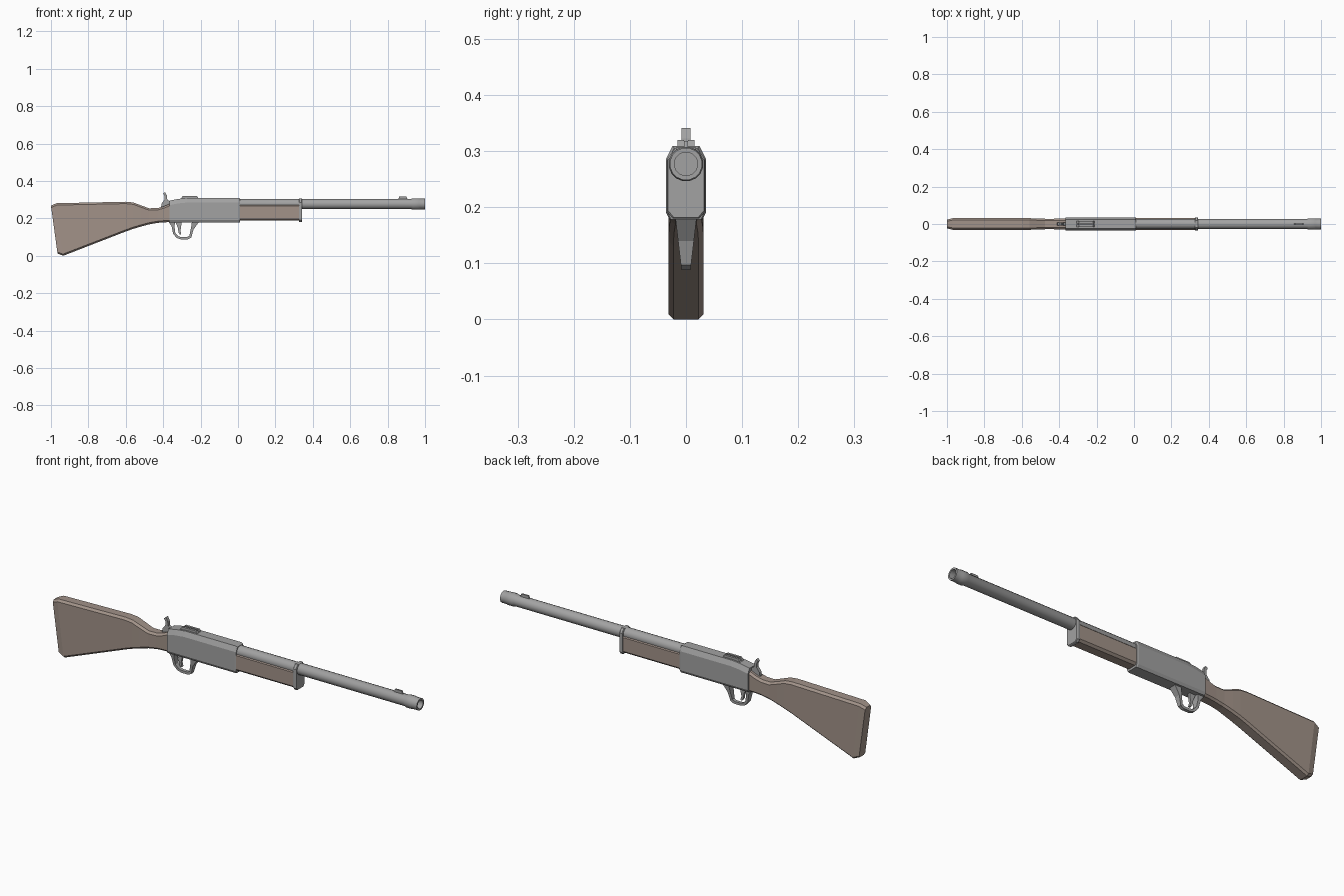
import bpy, bmesh, math

wood = bpy.data.materials.new("wood")
wood.diffuse_color = (0.36, 0.29, 0.25, 1)
metal = bpy.data.materials.new("metal")
metal.diffuse_color = (0.36, 0.36, 0.36, 1)


def finish(name, bm, mat):
    bmesh.ops.recalc_face_normals(bm, faces=bm.faces)
    me = bpy.data.meshes.new(name)
    bm.to_mesh(me)
    bm.free()
    ob = bpy.data.objects.new(name, me)
    bpy.context.collection.objects.link(ob)
    me.materials.append(mat)
    return ob


def loft(name, rings, mat, cap=True, loop=False):
    bm = bmesh.new()
    vs = [[bm.verts.new(p) for p in r] for r in rings]
    n = len(vs[0])
    pairs = list(zip(vs, vs[1:])) + ([(vs[-1], vs[0])] if loop else [])
    for a, b in pairs:
        for i in range(n):
            j = (i + 1) % n
            bm.faces.new((a[i], a[j], b[j], b[i]))
    if cap:
        bm.faces.new(vs[0])
        bm.faces.new(vs[-1])
    return finish(name, bm, mat)


def section(xb, xt, zb, zt, w, bot=(0.008, 0.008), top=(0.008, 0.008)):
    """Chamfered box section, its plane may lean from xb (bottom) to xt (top)."""
    half = [(w - bot[0], zb), (w, zb + bot[1]), (w, zt - top[1]), (w - top[0], zt)]
    pts = half + [(-y, z) for y, z in reversed(half)]
    return [(xb + (xt - xb) * (z - zb) / (zt - zb), y, z) for y, z in pts]


def plate(name, pts, y0, y1, mat):
    return loft(name, [[(x, y, z) for x, z in pts] for y in (y0, y1)], mat)


def revolve(name, profile, zc, mat, n=16):
    rings = []
    for x, r in profile:
        rings.append([(x, r * math.cos(2 * math.pi * (i + .5) / n),
                       zc + r * math.sin(2 * math.pi * (i + .5) / n)) for i in range(n)])
    return loft(name, rings, mat)


# stock: slanted chamfered butt narrowing to the wrist
stock = [(-0.965, -1.0, 0.012, 0.268, 0.024), (-0.935, -0.97, 0.0, 0.281, 0.031),
         (-0.60, -0.60, 0.130, 0.289, 0.031), (-0.56, -0.56, 0.144, 0.285, 0.031),
         (-0.52, -0.52, 0.156, 0.270, 0.030), (-0.475, -0.475, 0.168, 0.254, 0.028),
         (-0.43, -0.43, 0.176, 0.255, 0.028), (-0.395, -0.395, 0.179, 0.265, 0.029),
         (-0.36, -0.36, 0.180, 0.280, 0.030)]
loft("stock", [section(*s, (0.009, 0.009), (0.010, 0.010)) for s in stock], wood)

# receiver with sloping rear top
rec = [(-0.365, 0.295), (-0.32, 0.304), (-0.27, 0.309), (0.005, 0.309), (0.012, 0.305)]
loft("receiver", [section(x, x, 0.178, z, 0.036 if x < 0.01 else 0.033,
                          (0.007, 0.013), (0.012, 0.024)) for x, z in rec], metal)

# barrel with muzzle collar and hollow bore
barrel = revolve("barrel", [(0.0, 0.0275), (0.925, 0.0275), (0.935, 0.031), (0.965, 0.031),
                            (0.972, 0.029), (1.0, 0.029), (1.0, 0.021), (0.90, 0.021)],
                 0.277, metal)
for p in barrel.data.polygons:
    p.use_smooth = len(p.vertices) == 4
barrel.data.set_sharp_from_angle(angle=math.radians(30))

# fore-end and its band
loft("fore_end", [section(x, x, 0.188, 0.272, 0.031, (0.010, 0.010), (0.006, 0.006))
                  for x in (0.0, 0.335)], wood)
loft("fore_end_band", [section(x, x, 0.180 + d, 0.306 - d, 0.034 - d, (0.010, 0.012), (0.016, 0.020))
                       for x, d in ((0.325, 0.002), (0.328, 0), (0.340, 0), (0.343, 0.002))], metal)

# trigger guard: outer/inner outline, wider near the receiver
outer = [(-0.372, 0.182), (-0.355, 0.158), (-0.347, 0.118), (-0.328, 0.095), (-0.305, 0.088),
         (-0.268, 0.088), (-0.250, 0.097), (-0.238, 0.140), (-0.208, 0.182)]
inner = [(-0.335, 0.182), (-0.340, 0.158), (-0.335, 0.122), (-0.320, 0.105), (-0.303, 0.100),
         (-0.272, 0.100), (-0.260, 0.107), (-0.252, 0.145), (-0.246, 0.182)]
rings = []
for (xo, zo), (xi, zi) in zip(outer, inner):
    w = 0.008 + 0.011 * (zo - 0.088) / 0.094
    rings.append([(xo, -w, zo), (xo, w, zo), (xi, w, zi), (xi, -w, zi)])
loft("trigger_guard", rings, metal)

# trigger
plate("trigger", [(-0.335, 0.182), (-0.322, 0.150), (-0.318, 0.125), (-0.310, 0.113),
                  (-0.303, 0.116), (-0.308, 0.135), (-0.304, 0.155), (-0.302, 0.182)],
      -0.006, 0.006, metal)

# hammer
plate("hammer", [(-0.412, 0.255), (-0.408, 0.280), (-0.393, 0.300), (-0.392, 0.318), (-0.400, 0.332),
                 (-0.390, 0.341), (-0.380, 0.322), (-0.378, 0.300), (-0.362, 0.290), (-0.362, 0.255)],
      -0.008, 0.008, metal)

# rear sight rails
for side, s in (("left", 1), ("right", -1)):
    plate("rear_sight_" + side, [(-0.308, 0.304), (-0.295, 0.320), (-0.220, 0.320), (-0.208, 0.304)],
          s * 0.004, s * 0.015, metal)

# front sight
plate("front_sight", [(0.855, 0.300), (0.863, 0.318), (0.900, 0.318), (0.907, 0.300)],
      -0.004, 0.004, metal)
